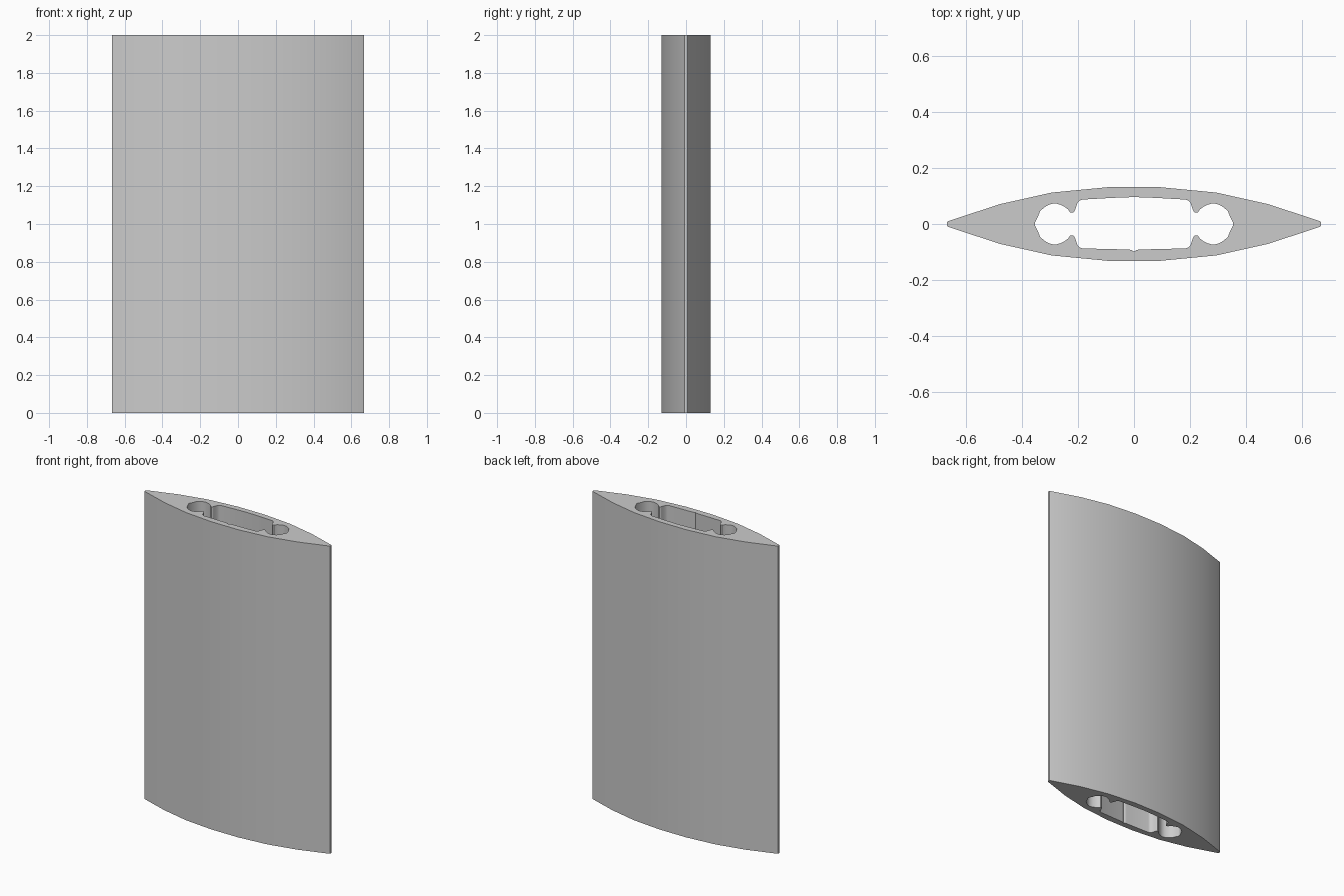
import bpy
import bmesh

HEIGHT = 2.0

cube = bpy.data.objects.get("Cube")
if cube:
    bpy.data.objects.remove(cube, do_unlink=True)

grey = bpy.data.materials.new("aluminium grey")
grey.use_nodes = True
colour = (0.6, 0.6, 0.6, 1.0)
grey.diffuse_color = colour
grey.node_tree.nodes["Principled BSDF"].inputs["Base Color"].default_value = colour


def flip_y(points):
    return [(x, -y) for x, y in reversed(points)]


def mirror_x(half):
    """Close a right-hand half outline, running top to bottom, into a full loop."""
    return half + [(-x, y) for x, y in reversed(half) if x > 0]


# Blade outline: one quarter, from the crown to the blunt tip
outer_quarter = [(0.095, 0.131), (0.293, 0.112), (0.477, 0.071),
                 (0.660, 0.011), (0.667, 0.007)]
outer = mirror_x(outer_quarter + flip_y(outer_quarter))

# Hollow core: straight wall, pinched lip, then round screw channel
channel = [(0.184, 0.087), (0.194, 0.083), (0.202, 0.074), (0.208, 0.056),
           (0.212, 0.045), (0.219, 0.040), (0.228, 0.042), (0.235, 0.052),
           (0.247, 0.061), (0.263, 0.069), (0.282, 0.074), (0.300, 0.070),
           (0.317, 0.061), (0.334, 0.047), (0.343, 0.025), (0.353, 0.005)]
groove = [(0.018, -0.091), (0.008, -0.093), (0, -0.099)]
inner = mirror_x([(0, 0.096), (0.08, 0.093)] + channel + flip_y(channel) + groove)

# Extrude both outlines and cap the ring between them
bm = bmesh.new()
cap_edges = ([], [])
for outline in (outer, inner):
    rings = [[bm.verts.new((x, y, z)) for x, y in outline] for z in (0, HEIGHT)]
    low, high = rings
    for i in range(len(outline)):
        j = (i + 1) % len(outline)
        bm.faces.new((low[i], low[j], high[j], high[i]))
        for edges, ring in zip(cap_edges, rings):
            edges.append(bm.edges.get((ring[i], ring[j])))
for edges in cap_edges:
    bmesh.ops.triangle_fill(bm, edges=edges, use_beauty=True)
bmesh.ops.recalc_face_normals(bm, faces=bm.faces)

mesh = bpy.data.meshes.new("hollow_blade")
bm.to_mesh(mesh)
bm.free()
mesh.materials.append(grey)
blade = bpy.data.objects.new("hollow_blade", mesh)
bpy.context.collection.objects.link(blade)

# Soft shading along the skin, crisp at the ends and lips
bpy.ops.object.select_all(action="DESELECT")
blade.select_set(True)
bpy.context.view_layer.objects.active = blade
bpy.ops.object.shade_smooth_by_angle(angle=0.52)
